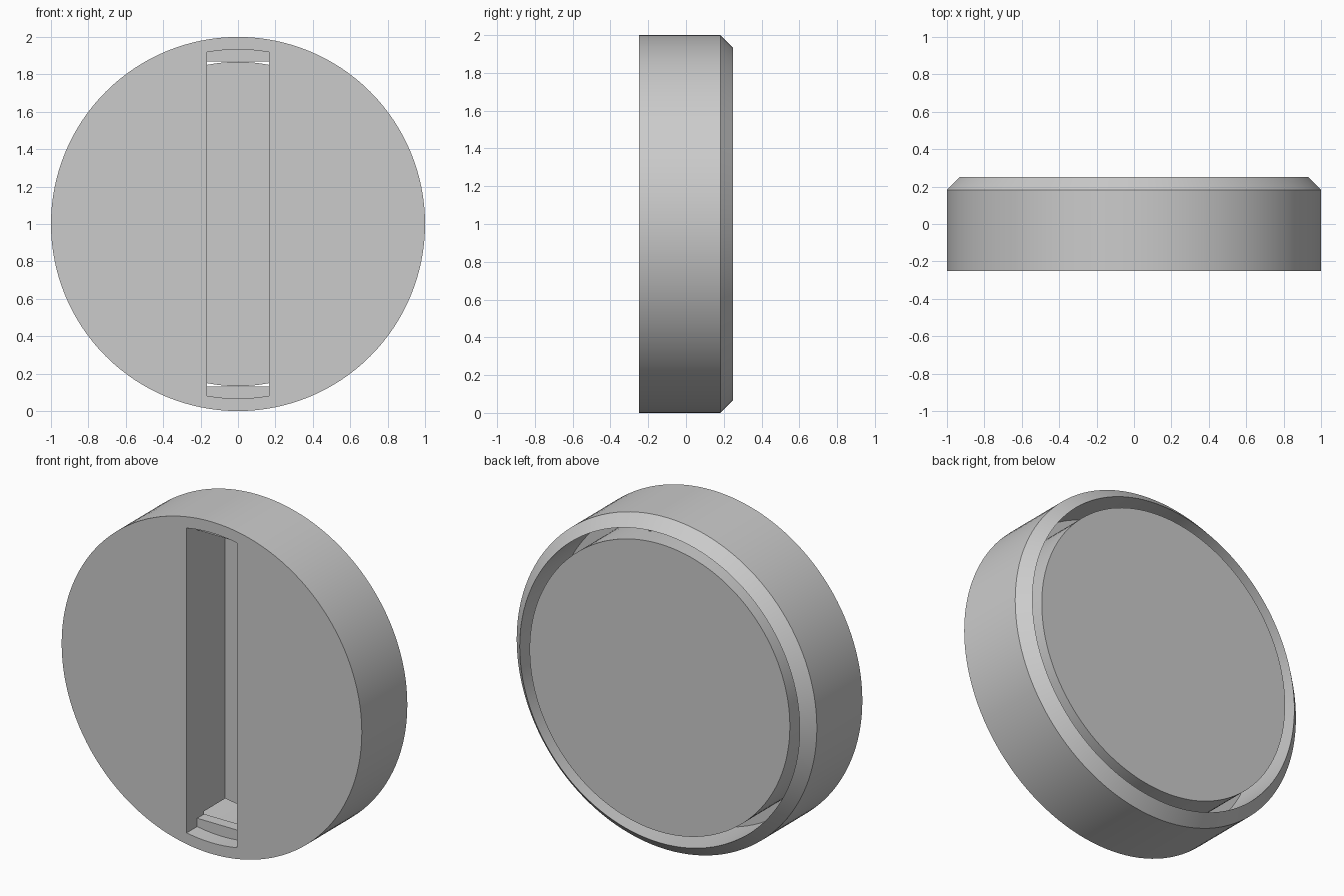
import bpy, bmesh
from math import asin, cos, sin, pi
from mathutils import Matrix, Vector

cube = bpy.data.objects.get("Cube")
if cube:
    bpy.data.objects.remove(cube)

OUTER, GROOVE_OUT, GROOVE_IN = 1.0, 0.933, 0.867
FRONT, BACK = -0.25, 0.25
CHAMFER_Y, GROOVE_Y = 0.183, -0.083
SLOT_HALF, LEDGE_Y, SLOT_Y = 0.167, -0.15, 0.117
CENTRE_Z = 1.0
STEPS = 128


def make_object(name, bm):
    bmesh.ops.recalc_face_normals(bm, faces=bm.faces)
    mesh = bpy.data.meshes.new(name)
    bm.to_mesh(mesh)
    bm.free()
    obj = bpy.data.objects.new(name, mesh)
    obj.location.z = CENTRE_Z
    bpy.context.collection.objects.link(obj)
    return obj


def lathe(name, profile):
    """Spin (radius, y) points around the y axis and cap both ends."""
    bm = bmesh.new()
    verts = [bm.verts.new((r, y, 0)) for r, y in profile]
    edges = [bm.edges.new(pair) for pair in zip(verts, verts[1:])]
    bmesh.ops.spin(bm, geom=verts + edges, cent=(0, 0, 0), axis=(0, 1, 0),
                   angle=2 * pi, steps=STEPS, use_duplicate=False)
    bmesh.ops.remove_doubles(bm, verts=bm.verts, dist=0.0001)
    bmesh.ops.holes_fill(bm, edges=bm.edges, sides=0)
    return make_object(name, bm)


def prism(name, outline, y0, y1):
    """Extrude an (x, z) outline along y."""
    bm = bmesh.new()
    face = bm.faces.new([bm.verts.new((x, y0, z)) for x, z in outline])
    new = bmesh.ops.extrude_face_region(bm, geom=[face])["geom"]
    bmesh.ops.translate(bm, vec=(0, y1 - y0, 0),
                        verts=[g for g in new if isinstance(g, bmesh.types.BMVert)])
    return make_object(name, bm)


def cut(target, cutter):
    cutter.hide_render = True
    mod = target.modifiers.new("cut", "BOOLEAN")
    mod.operation = "DIFFERENCE"
    mod.solver = "EXACT"
    mod.object = cutter
    bpy.context.view_layer.objects.active = target
    bpy.ops.object.modifier_apply(modifier=mod.name)
    bpy.data.objects.remove(cutter)


# Round body: flat front, chamfered back rim, deep ring groove in the back
body = lathe("round_body", [
    (OUTER, FRONT), (OUTER, CHAMFER_Y), (GROOVE_OUT, BACK),
    (GROOVE_OUT, GROOVE_Y), (GROOVE_IN, GROOVE_Y), (GROOVE_IN, BACK)])

# Front of the slot: rounded ends, stopping at the end ledges
half = asin(SLOT_HALF / GROOVE_OUT)
arc = [pi / 2 - half + 2 * half * i / 12 for i in range(13)]
outline = [(GROOVE_OUT * cos(a + turn), GROOVE_OUT * sin(a + turn))
           for turn in (0, pi) for a in arc]
cut(body, prism("slot_front_cutter", outline, FRONT - 0.1, LEDGE_Y))

# Rear of the slot: straight ends that leave the ledges and open into the groove
end = GROOVE_IN + 0.001
outline = [(SLOT_HALF, end), (-SLOT_HALF, end), (-SLOT_HALF, -end), (SLOT_HALF, -end)]
cut(body, prism("slot_rear_cutter", outline, LEDGE_Y - 0.05, SLOT_Y))

# Plain grey
grey = bpy.data.materials.new("plain_grey")
grey.use_nodes = True
colour = (0.6, 0.6, 0.6, 1)
grey.diffuse_color = colour
grey.node_tree.nodes["Principled BSDF"].inputs["Base Color"].default_value = colour
body.data.materials.clear()
body.data.materials.append(grey)

# Smooth round walls with sharp edges
bpy.ops.object.select_all(action="DESELECT")
body.select_set(True)
bpy.context.view_layer.objects.active = body
bpy.ops.object.shade_smooth_by_angle(angle=pi / 6)
